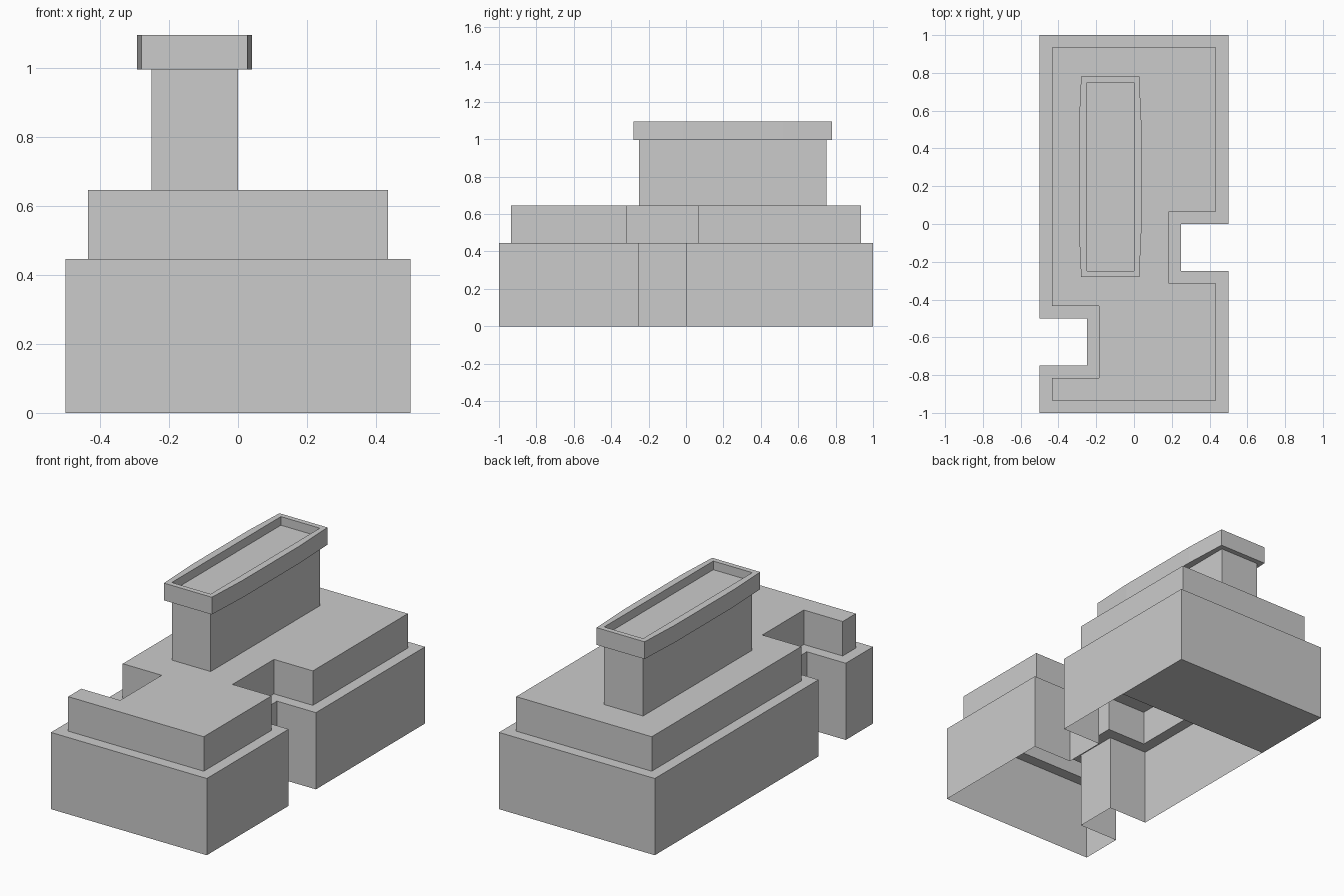
import bpy, bmesh

if "Cube" in bpy.data.objects:
    bpy.data.objects.remove(bpy.data.objects["Cube"])


def rings_object(name, rings, cap_start=False, cap_end=True):
    """Skin a stack of matching (points, z) outlines into one flat-shaded mesh."""
    bm = bmesh.new()
    loops = [[bm.verts.new((x, y, z)) for x, y in pts] for pts, z in rings]
    for a, b in zip(loops, loops[1:]):
        for i in range(len(a)):
            j = (i + 1) % len(a)
            bm.faces.new((a[i], a[j], b[j], b[i]))
    if cap_start:
        bm.faces.new(loops[0][::-1])
    if cap_end:
        bm.faces.new(loops[-1])
    me = bpy.data.meshes.new(name)
    bm.to_mesh(me)
    bm.free()
    ob = bpy.data.objects.new(name, me)
    bpy.context.collection.objects.link(ob)
    return ob


def inset(pts, d):
    """Offset a counter-clockwise right-angled outline inwards by d."""
    out = []
    for i, (x, y) in enumerate(pts):
        (px, py), (nx, ny) = pts[i - 1], pts[(i + 1) % len(pts)]
        sx = lambda v: (v > 0) - (v < 0)
        ax, ay = -sx(y - py), sx(x - px)
        bx, by = -sx(ny - y), sx(nx - x)
        out.append((x + d * (ax + bx), y + d * (ay + by)))
    return out


def rect(x0, x1, y0, y1, bulge=0.0):
    """Rectangle whose long sides can bow out slightly at the quarter points."""
    q = (y1 - y0) / 4
    return [(x0, y0), (x1, y0), (x1 + bulge, y0 + q), (x1 + bulge, y1 - q),
            (x1, y1), (x0, y1), (x0 - bulge, y1 - q), (x0 - bulge, y0 + q)]


# Notched building body: lower storey, ledge and set-back upper storey, open below
plan = [(-.5, -1), (.5, -1), (.5, -.25), (.25, -.25), (.25, 0), (.5, 0),
        (.5, 1), (-.5, 1), (-.5, -.5), (-.25, -.5), (-.25, -.75), (-.5, -.75)]
upper = inset(plan, .065)
rings_object("building_body", [(plan, 0), (plan, .445), (upper, .445), (upper, .645)])

# Floor plate under the rear end
rings_object("rear_floor", [([(-.5, .5), (-.5, 1), (.5, 1), (.5, .5)], 0)])

# Chimney stack with overhanging, slightly bowed rim and recessed top
stack = rect(-.25, 0, -.25, .75)
rim = rect(-.28, .028, -.28, .78, .012)
rings_object("chimney", [(stack, .645), (stack, .995), (rim, .995), (rim, 1.095),
                         (stack, 1.095), (stack, 1.045)])
